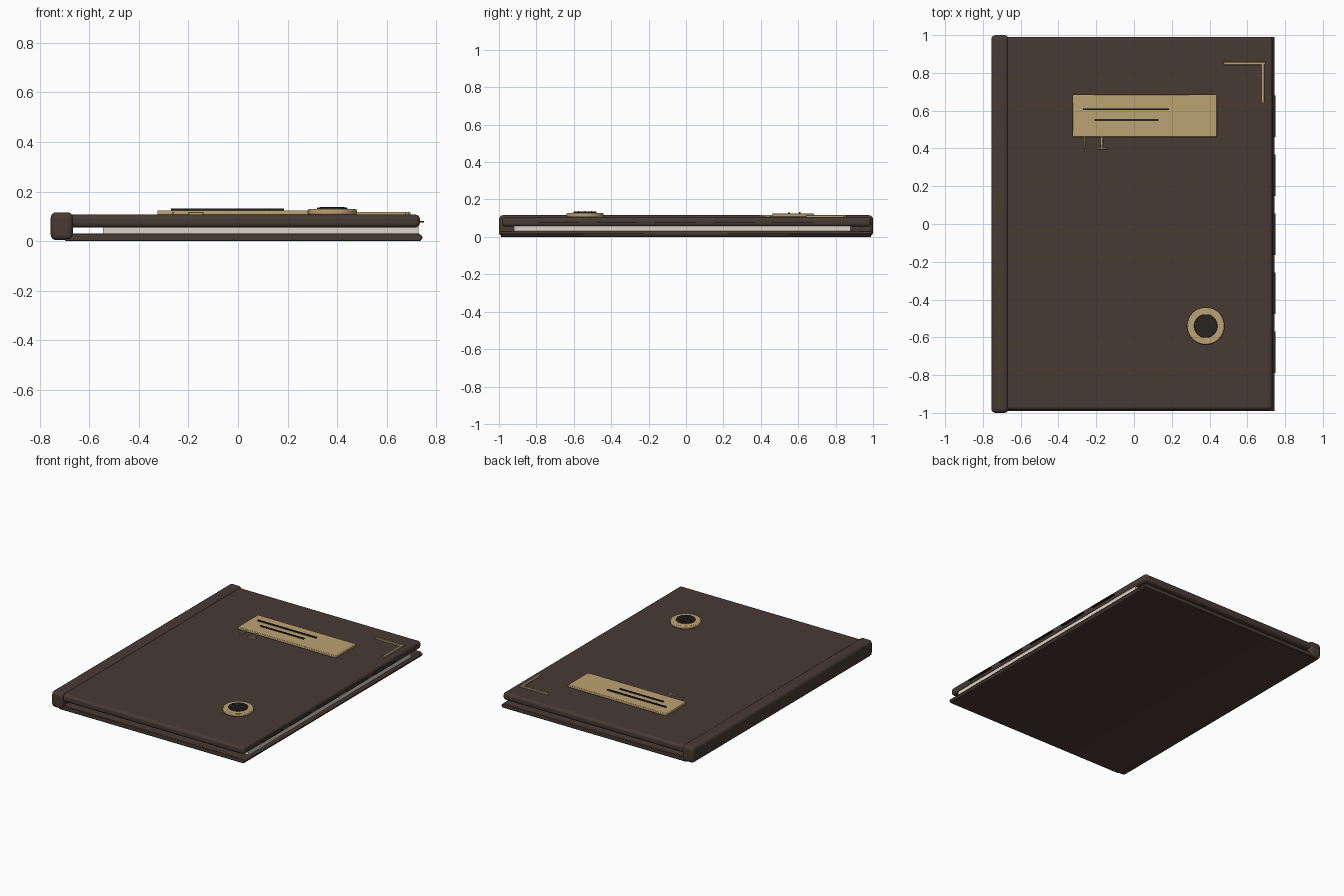
import bpy, math

if "Cube" in bpy.data.objects:
    bpy.data.objects.remove(bpy.data.objects["Cube"])

def mat(name, rgb):
    m = bpy.data.materials.new(name)
    m.diffuse_color = (*rgb, 1)
    m.use_nodes = True
    m.node_tree.nodes["Principled BSDF"].inputs["Base Color"].default_value = m.diffuse_color
    return m

LEATHER = mat("leather", (0.065, 0.042, 0.034))
BRASS = mat("brass", (0.50, 0.36, 0.17))
DARK = mat("dark", (0.02, 0.017, 0.015))
PAPER = mat("paper", (0.72, 0.66, 0.58))

def finish(o, name, m, bevel=0, seg=3):
    o.name = name
    o.data.materials.append(m)
    if bevel:
        b = o.modifiers.new("bevel", 'BEVEL')
        b.width, b.segments = bevel, seg
    bpy.context.view_layer.objects.active = o
    o.select_set(True)
    bpy.ops.object.shade_smooth_by_angle(angle=math.radians(40))
    o.select_set(False)
    return o

def box(name, x, y, z, m, bevel=0, seg=3):
    bpy.ops.mesh.primitive_cube_add(size=1, location=[(a + b) / 2 for a, b in (x, y, z)])
    o = bpy.context.object
    o.scale = [b - a for a, b in (x, y, z)]
    bpy.ops.object.transform_apply(location=False, scale=True)
    return finish(o, name, m, bevel, seg)

def disc(name, r, z, m, bevel=0):
    bpy.ops.mesh.primitive_cylinder_add(vertices=48, radius=r, depth=z[1] - z[0],
                                        location=(0.38, -0.54, sum(z) / 2))
    return finish(bpy.context.object, name, m, bevel, 2)

def prism(name, pts, y0, y1, m):
    n = len(pts)
    verts = [(x, y, z) for y in (y0, y1) for x, z in pts]
    faces = [tuple(range(n)), tuple(range(2 * n - 1, n - 1, -1))]
    faces += [(i, i + n, (i + 1) % n + n, (i + 1) % n) for i in range(n)]
    me = bpy.data.meshes.new(name)
    me.from_pydata(verts, [], faces)
    o = bpy.data.objects.new(name, me)
    bpy.context.collection.objects.link(o)
    return finish(o, name, m, 0.003, 1)

# covers, spine and pages
box("front_cover", (-0.69, 0.733), (-0.985, 0.99), (0.055, 0.107), LEATHER, 0.018, 4)
prism("back_cover", [(-0.70, 0.003), (-0.69, 0), (0.735, 0), (0.746, 0.016), (0.73, 0.031), (-0.70, 0.031)],
      -0.99, 0.99, LEATHER)
box("spine", (-0.755, -0.665), (-1, 1), (0.004, 0.116), LEATHER, 0.022, 4)
box("page_block", (-0.545, 0.727), (-0.92, 0.88), (0.029, 0.057), PAPER)

# thin tabs along the opening edge
for i in range(5):
    yc = 0.57 - i * 0.3125
    box(f"edge_tab_{i + 1}", (0.72, 0.75), (yc - 0.11, yc + 0.11), (0.076, 0.081), DARK)

# name plate with two grooves and hanging drips
box("name_plate", (-0.325, 0.44), (0.46, 0.685), (0.106, 0.124), BRASS, 0.004, 2)
box("plate_line_long", (-0.27, 0.185), (0.603, 0.612), (0.122, 0.132), DARK)
box("plate_line_short", (-0.21, 0.13), (0.546, 0.555), (0.122, 0.131), DARK)
box("plate_pin_left", (-0.267, -0.257), (0.40, 0.475), (0.106, 0.118), BRASS, 0.002, 1)
box("plate_pin_right", (-0.178, -0.165), (0.40, 0.475), (0.106, 0.118), BRASS, 0.002, 1)
box("plate_pin_foot", (-0.20, -0.14), (0.395, 0.405), (0.106, 0.118), BRASS, 0.002, 1)

# round medallion
disc("medallion_ring", 0.099, (0.106, 0.129), BRASS, 0.006)
disc("medallion_disc", 0.062, (0.12, 0.135), DARK, 0.003)
for i, (dy, w) in enumerate(((0.035, 0.03), (0, 0.05), (-0.035, 0.03))):
    box(f"medallion_bar_{i + 1}", (0.38 - w, 0.38 + w), (-0.543 + dy, -0.537 + dy), (0.133, 0.138), DARK)

# corner trim
box("corner_trim_top", (0.475, 0.695), (0.842, 0.857), (0.104, 0.117), BRASS, 0.003, 2)
box("corner_trim_side", (0.674, 0.690), (0.64, 0.85), (0.104, 0.117), BRASS, 0.003, 2)
